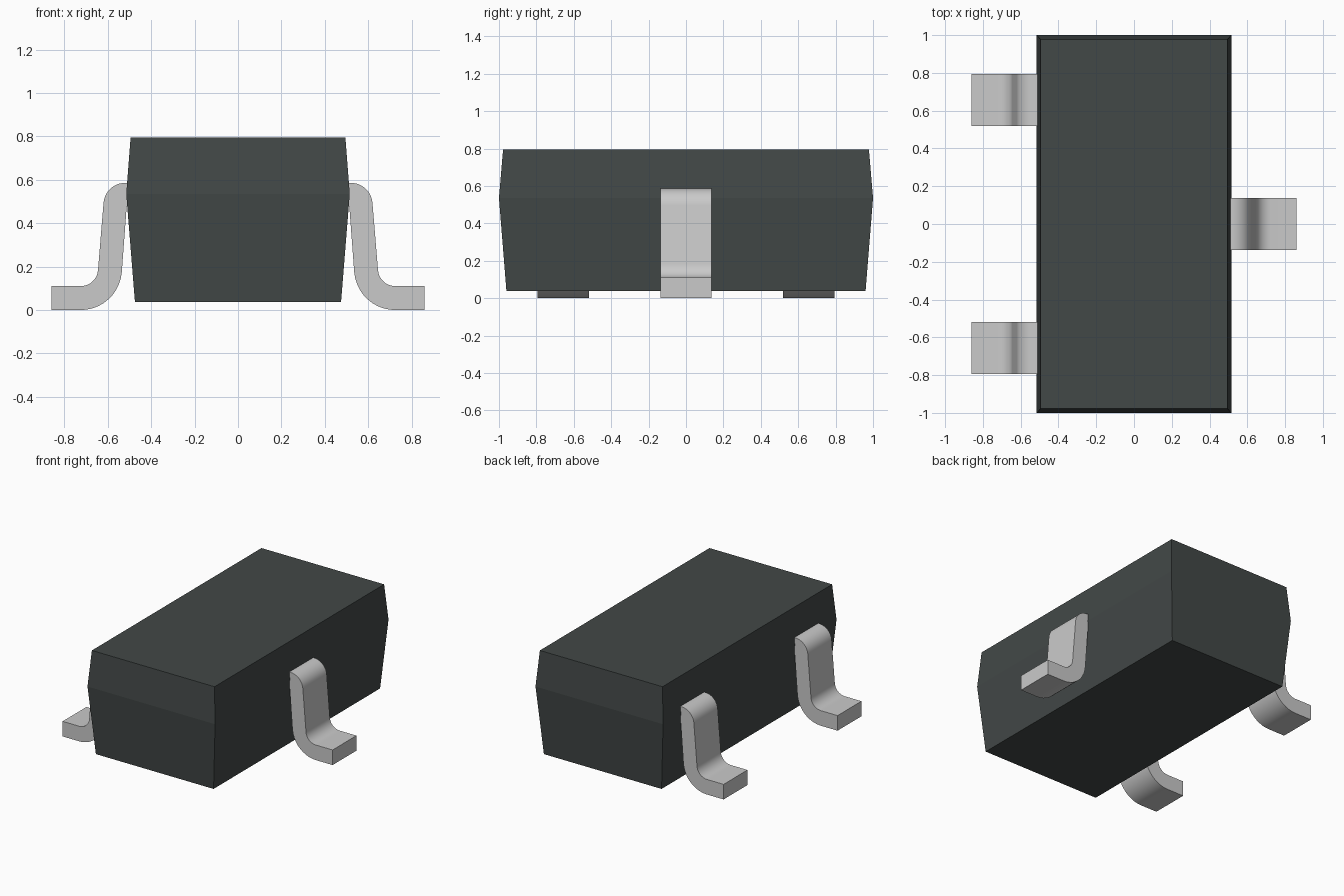
import bpy
import bmesh
import math

cube = bpy.data.objects.get("Cube")
if cube:
    bpy.data.objects.remove(cube, do_unlink=True)


def make_material(name, rgb):
    mat = bpy.data.materials.new(name)
    mat.use_nodes = True
    color = (*rgb, 1.0)
    mat.diffuse_color = color
    mat.node_tree.nodes["Principled BSDF"].inputs["Base Color"].default_value = color
    return mat


def finish(bm, name, mat):
    bmesh.ops.recalc_face_normals(bm, faces=bm.faces)
    mesh = bpy.data.meshes.new(name)
    bm.to_mesh(mesh)
    bm.free()
    mesh.materials.append(mat)
    obj = bpy.data.objects.new(name, mesh)
    bpy.context.collection.objects.link(obj)
    return obj


def arc(cx, cz, radius, start, end, steps=10):
    angles = [math.radians(start + (end - start) * i / steps) for i in range(steps + 1)]
    return [(cx + radius * math.cos(a), cz + radius * math.sin(a)) for a in angles]


plastic = make_material("dark plastic", (0.055, 0.065, 0.063))
metal = make_material("tinned metal", (0.59, 0.59, 0.59))

# Package body: three rectangles, widest at the mould parting line
bm = bmesh.new()
rings = []
for hx, hy, z in [(0.475, 0.96, 0.037), (0.515, 1.0, 0.535), (0.495, 0.978, 0.795)]:
    rings.append([bm.verts.new((sx * hx, sy * hy, z))
                  for sx, sy in [(-1, -1), (1, -1), (1, 1), (-1, 1)]])
for low, high in zip(rings, rings[1:]):
    for i in range(4):
        j = (i + 1) % 4
        bm.faces.new((low[i], low[j], high[j], high[i]))
bm.faces.new(rings[0])
bm.faces.new(rings[-1])
finish(bm, "package_body", plastic)

# Gull-wing lead: shoulder bend, sloping leg, foot bend and flat foot
profile = [(0.45, 0.586)]
profile += arc(0.52, 0.486, 0.1, 90, 5)
profile += arc(0.725, 0.19, 0.08, 185, 270)
profile += [(0.86, 0.11), (0.86, 0.0)]
profile += arc(0.725, 0.19, 0.19, 270, 185)
profile += [(0.513, 0.478), (0.45, 0.478)]


def make_lead(name, side, y, width=0.275):
    bm = bmesh.new()
    face = bm.faces.new([bm.verts.new((side * x, y - width / 2, z)) for x, z in profile])
    result = bmesh.ops.extrude_face_region(bm, geom=[face], use_keep_orig=True)
    moved = [v for v in result["geom"] if isinstance(v, bmesh.types.BMVert)]
    bmesh.ops.translate(bm, verts=moved, vec=(0, width, 0))
    obj = finish(bm, name, metal)
    bpy.ops.object.select_all(action='DESELECT')
    obj.select_set(True)
    bpy.context.view_layer.objects.active = obj
    bpy.ops.object.shade_smooth_by_angle(angle=math.radians(30))


make_lead("left_lead", 1, 0.0)
make_lead("right_front_lead", -1, -0.657)
make_lead("right_back_lead", -1, 0.657)
